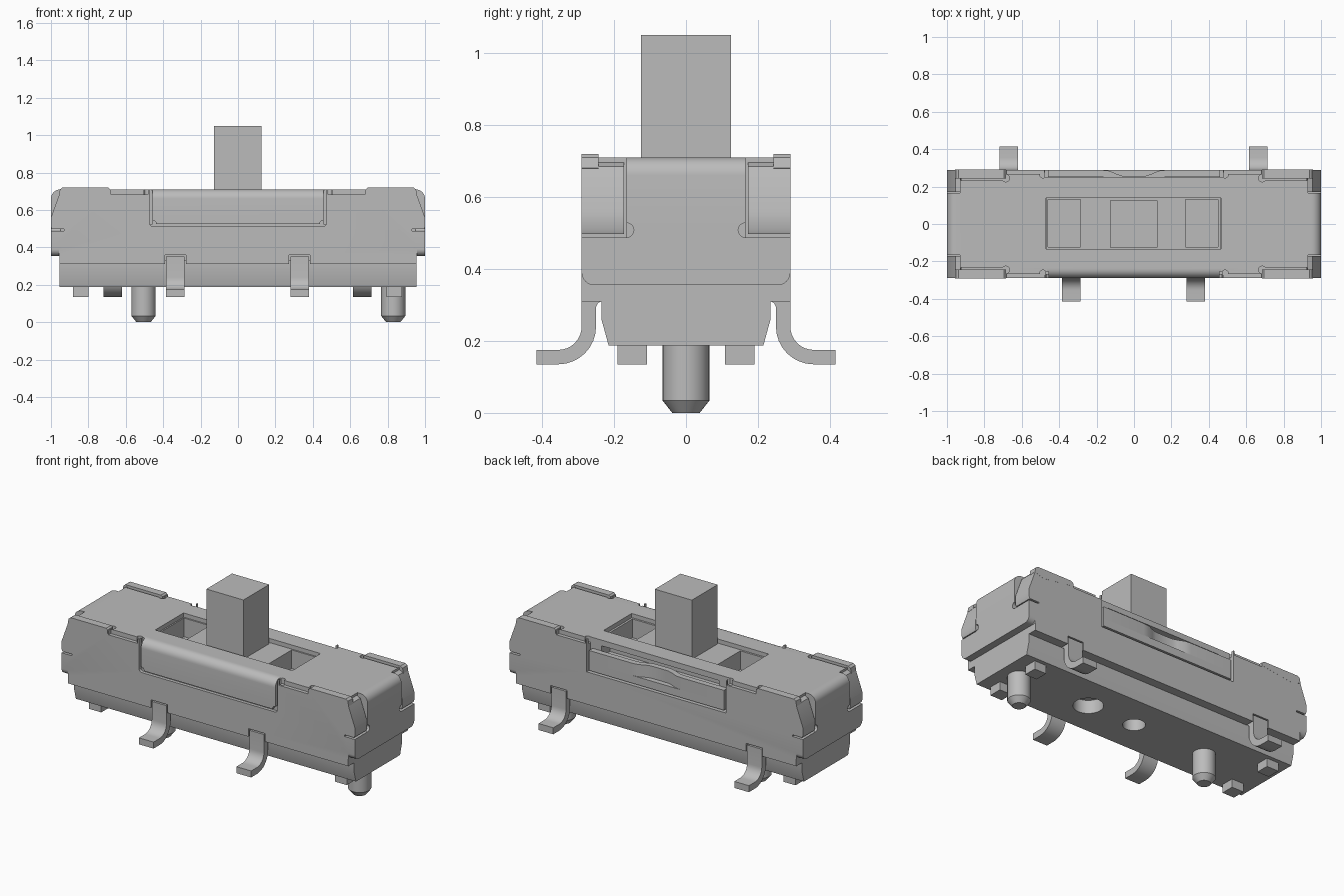
import bpy, bmesh, math
from mathutils import Vector

cube = bpy.data.objects.get("Cube")
if cube:
    bpy.data.objects.remove(cube, do_unlink=True)

grey = bpy.data.materials.new("plain grey")
grey.use_nodes = True
grey.diffuse_color = (0.5, 0.5, 0.5, 1)
grey.node_tree.nodes["Principled BSDF"].inputs["Base Color"].default_value = (0.5, 0.5, 0.5, 1)
parts = []


def add(name, bm, keep=True):
    bmesh.ops.recalc_face_normals(bm, faces=bm.faces)
    me = bpy.data.meshes.new(name)
    bm.to_mesh(me)
    bm.free()
    me.materials.append(grey)
    ob = bpy.data.objects.new(name, me)
    bpy.context.collection.objects.link(ob)
    if keep:
        parts.append(ob)
    return ob


def prism(name, pts, axis, a, b, keep=True):
    """Extrude a 2D profile along an axis: x uses (y,z), y uses (x,z), z uses (x,y)."""
    place = {"x": lambda p, t: (t, p[0], p[1]),
             "y": lambda p, t: (p[0], t, p[1]),
             "z": lambda p, t: (p[0], p[1], t)}[axis]
    bm = bmesh.new()
    f = bm.faces.new([bm.verts.new(place(p, a)) for p in pts])
    ext = bmesh.ops.extrude_face_region(bm, geom=[f])
    shift = Vector(place((0, 0), b - a))
    bmesh.ops.translate(bm, vec=shift, verts=[v for v in ext["geom"] if isinstance(v, bmesh.types.BMVert)])
    return add(name, bm, keep)


def box(name, x0, x1, y0, y1, z0, z1, keep=True):
    return prism(name, [(x0, y0), (x1, y0), (x1, y1), (x0, y1)], "z", z0, z1, keep)


def arc(cx, cy, r, a0, a1, n=8):
    return [(cx + r * math.cos(math.radians(a0 + (a1 - a0) * i / n)),
             cy + r * math.sin(math.radians(a0 + (a1 - a0) * i / n))) for i in range(n + 1)]


def disc(cx, cy, r, n=24):
    return arc(cx, cy, r, 0, 360, n)[:-1]


def cut(target, cutter):
    m = target.modifiers.new("cut", "BOOLEAN")
    m.operation, m.solver, m.object = "DIFFERENCE", "EXACT", cutter
    bpy.context.view_layer.update()
    me = bpy.data.meshes.new_from_object(target.evaluated_get(bpy.context.evaluated_depsgraph_get()))
    target.modifiers.clear()
    target.data = me
    bpy.data.objects.remove(cutter, do_unlink=True)


def cut_box(target, *d):
    cut(target, box("cutter", *d, keep=False))


# Metal cover with rounded ends
cover = prism("cover", [(-.955, .31), (.955, .31), (.955, .355), (1, .355)] + arc(.95, .66, .05, 0, 90)
              + arc(-.95, .66, .05, 90, 180) + [(-1, .355), (-.955, .355)], "y", -.29, .29)

# Folded front flap: rounded upper edge and the U-shaped gap around it
cut(cover, prism("cutter", [(-.31, .73), (-.24, .73)] + arc(-.24, .66, .05, 90, 180) + [(-.31, .66)],
                 "x", -.465, .465, False))
for s in (-1, 1):
    cut_box(cover, s * .465 - .007, s * .465 + .007, -.3, -.255, .525, .73)
cut_box(cover, -.455, .455, -.3, -.27, .511, .525)
for s in (-1, 1):
    cut(cover, prism("cutter", disc(s * .455, .528, .017, 12), "y", -.3, -.271, False))

# Back window with the deep slot below the top plate
cut_box(cover, -.475, .475, .25, .3, .51, .73)
cut_box(cover, -.40, .40, .17, .27, .61, .675)

# Corner reliefs, edge notches and slits of the folded sheet
for sx in (-1, 1):
    for sy in (-1, 1):
        xs, ys = sorted((sx * .93, sx * 1.05)), sorted((sy * .165, sy * .31))
        cut_box(cover, *xs, *ys, .487, .75)
        cut(cover, prism("cutter", disc(sy * .165, .508, .02, 16), "x", *sorted((sx * .95, sx * 1.05)), False))
        xs, ys = sorted((sx * .482, sx * .68)), sorted((sy * .268, sy * .31))
        cut_box(cover, *xs, *ys, .683, .75)
        xs, ys = sorted((sx * .68, sx * .925)), sorted((sy * .232, sy * .245))
        cut_box(cover, *xs, *ys, .68, .75)
        cut(cover, prism("cutter", disc(sx * .685, sy * .245, .02, 16), "z", .675, .75, False))
        cut(cover, prism("cutter", disc(sx * .487, sy * .262, .016, 16), "z", .676, .75, False))
        # rounded lower corners of the end plates
        cut(cover, prism("cutter", [(sy * .31, .34)] + [(sy * y, z) for y, z in
                         [(.255, .34)] + arc(.255, .39, .035, -90, 0) + [(.31, .39)]],
                         "x", *sorted((sx * .956, sx * 1.05)), False))

# Terminal notches in the lower edge of the cover
pins = [(-.335, -1), (.33, -1), (-.67, 1), (.665, 1)]
for x, s in pins:
    cut_box(cover, x - .056, x + .056, *sorted((s * .2, s * .31)), .29, .36)

# Slider opening
cut_box(cover, -.47, .465, -.135, .14, .55, .75)

# Corner tabs and raised side rails
for sx in (-1, 1):
    for sy in (-1, 1):
        ys = sorted((sy * .172, sy * .29))
        prism("corner_tab", [(sx * x, z) for x, z in
              [(.92, .497), (.995, .497), (1, .51), (1, .56), (.955, .685), (.92, .70)]], "y", *ys)
        ys = sorted((sy * .243, sy * .2905))
        prism("side_rail", [(sx * x, z) for x, z in
              [(.685, .69), (.685, .712), (.695, .72), (.938, .72), (.952, .71), (.958, .68), (.9, .66)]],
              "y", *ys)

# Back flap and the dented detent spring above it
box("back_flap", -.46, .46, .24, .288, .522, .57)
half = [(.46, .288), (.17, .288), (.13, .284), (.09, .266), (.06, .257), (0, .256)]
outer = half + [(-x, y) for x, y in half[-2::-1]]
prism("detent_spring", outer + [(x, y - .035) for x, y in reversed(outer)], "z", .568, .645)

# Slider with two pockets and a square knob
slider = box("slider", -.468, .463, -.134, .139, .5, .685)
for x0, x1 in ((-.46, -.285), (.275, .45)):
    cut_box(slider, x0, x1, -.122, .13, .57, .75)
box("knob", -.128, .125, -.125, .125, .6, 1.05)

# Moulded base with two blind holes
base = prism("base", [(-.215, .187), (.215, .187), (.235, .26), (.235, .33), (-.235, .33), (-.235, .26)],
             "x", -.955, .955)
for x, r in ((.33, .085), (0, .063)):
    cut(base, prism("cutter", disc(x, 0, r, 32), "z", .1, .27, False))

# Locating pegs with tapered tips, and four small standoff feet
for x in (-.505, .83):
    bm = bmesh.new()
    rings = [[bm.verts.new((px, py, z)) for px, py in disc(x, 0, r, 32)]
             for r, z in ((.038, 0), (.065, .034), (.065, .2))]
    for lo, hi in zip(rings, rings[1:]):
        for i in range(32):
            bm.faces.new((lo[i], lo[i - 1], hi[i - 1], hi[i]))
    bm.faces.new(rings[0])
    bm.faces.new(rings[-1])
    add("locating_peg", bm)
for x in (-.84, .835):
    for y in (-.15, .15):
        box("standoff_foot", x - .041, x + .041, y - .041, y + .041, .135, .2)

# Gull-wing terminals
profile = ([(.2, .352), (.29, .352)] + arc(.355, .24, .065, 180, 270) + [(.415, .175), (.415, .135)]
           + arc(.355, .24, .105, 270, 180) + [(.25, .295), (.245, .305), (.235, .31), (.2, .31)])
for x, s in pins:
    prism("terminal", [(s * y, z) for y, z in profile], "x", x - .05, x + .05)

# Smooth curved faces, keep edges sharp
bpy.ops.object.select_all(action="DESELECT")
for ob in parts:
    ob.select_set(True)
bpy.context.view_layer.objects.active = cover
bpy.ops.object.shade_smooth_by_angle(angle=math.radians(30))
